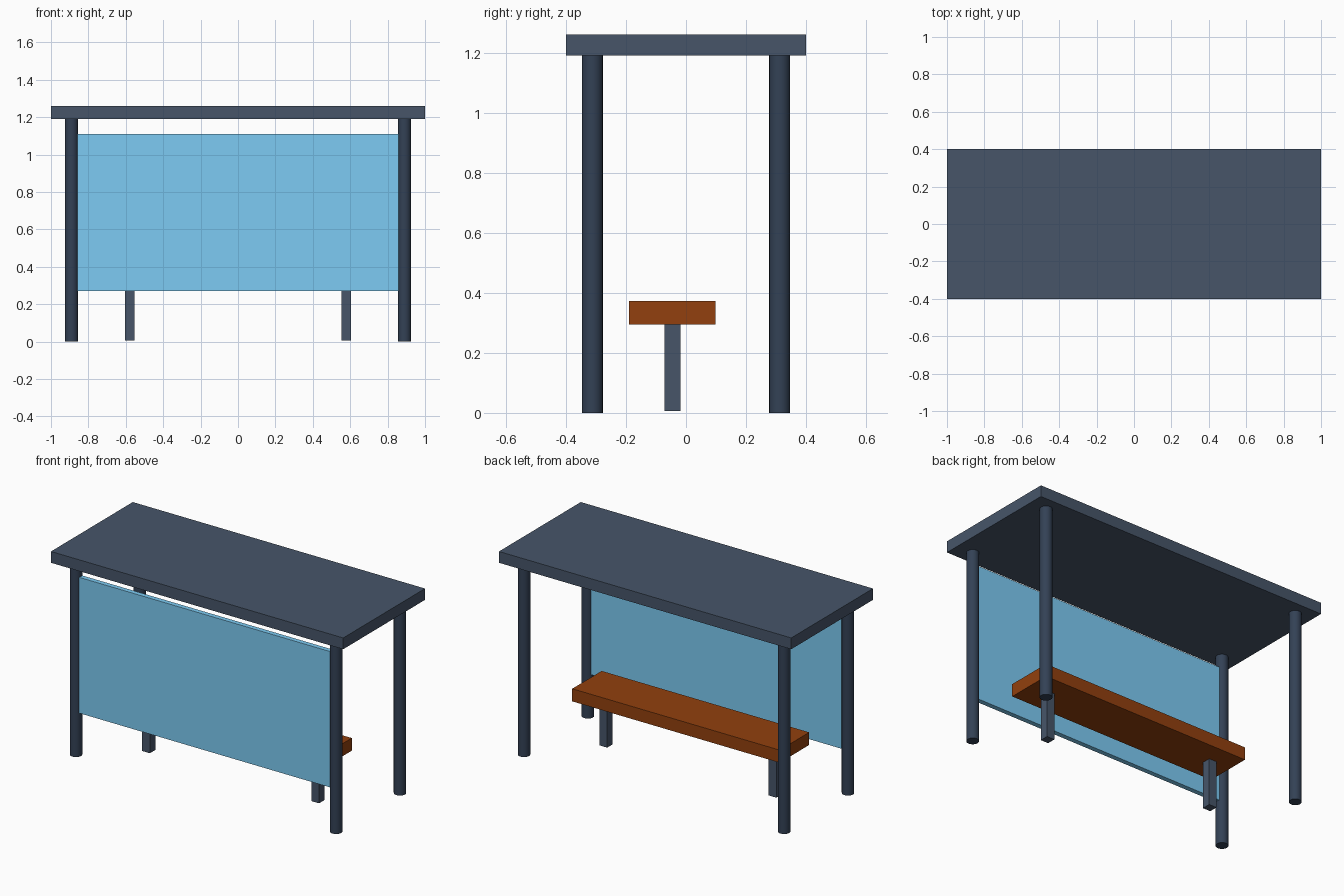
import bpy
import math

if "Cube" in bpy.data.objects:
    bpy.data.objects.remove(bpy.data.objects["Cube"])


def material(name, rgb):
    m = bpy.data.materials.new(name)
    m.diffuse_color = (*rgb, 1)
    m.use_nodes = True
    m.node_tree.nodes["Principled BSDF"].inputs["Base Color"].default_value = m.diffuse_color
    return m


slate = material("slate_metal", (0.063, 0.091, 0.141))
dark = material("dark_metal", (0.033, 0.053, 0.091))
wood = material("brown_wood", (0.287, 0.051, 0.0044))
glass = material("blue_glass", (0.205, 0.60, 0.90))


def box(name, lo, hi, mat):
    """Axis-aligned box between two corners."""
    bpy.ops.mesh.primitive_cube_add(
        size=1, location=[(a + b) / 2 for a, b in zip(lo, hi)])
    ob = bpy.context.object
    ob.name = name
    ob.scale = [b - a for a, b in zip(lo, hi)]
    bpy.ops.object.transform_apply(location=False, rotation=False, scale=True)
    ob.data.materials.append(mat)
    return ob


def post(name, x, y, radius, height, mat):
    """Round upright standing on the ground."""
    bpy.ops.mesh.primitive_cylinder_add(
        vertices=24, radius=radius, depth=height, location=(x, y, height / 2))
    ob = bpy.context.object
    ob.name = name
    ob.data.materials.append(mat)
    bpy.ops.object.shade_smooth_by_angle(angle=math.radians(30))
    return ob


# Flat roof
box("roof", (-1, -0.4, 1.19), (1, 0.4, 1.26), slate)

# Four round corner posts
for side, sx in (("left", -1), ("right", 1)):
    for end, sy in (("front", -1), ("back", 1)):
        post(f"{end}_{side}_post", sx * 0.89, sy * 0.312, 0.035, 1.19, dark)

# Glass panel between the front posts
box("glass_panel", (-0.86, -0.327, 0.27), (0.86, -0.297, 1.11), glass)

# Bench seat and its two square legs
box("bench_seat", (-0.71, -0.19, 0.295), (0.71, 0.098, 0.373), wood)
for side, sx in (("left", -1), ("right", 1)):
    x = sx * 0.579
    box(f"{side}_bench_leg", (x - 0.026, -0.072, 0.006),
        (x + 0.026, -0.019, 0.295), slate)
